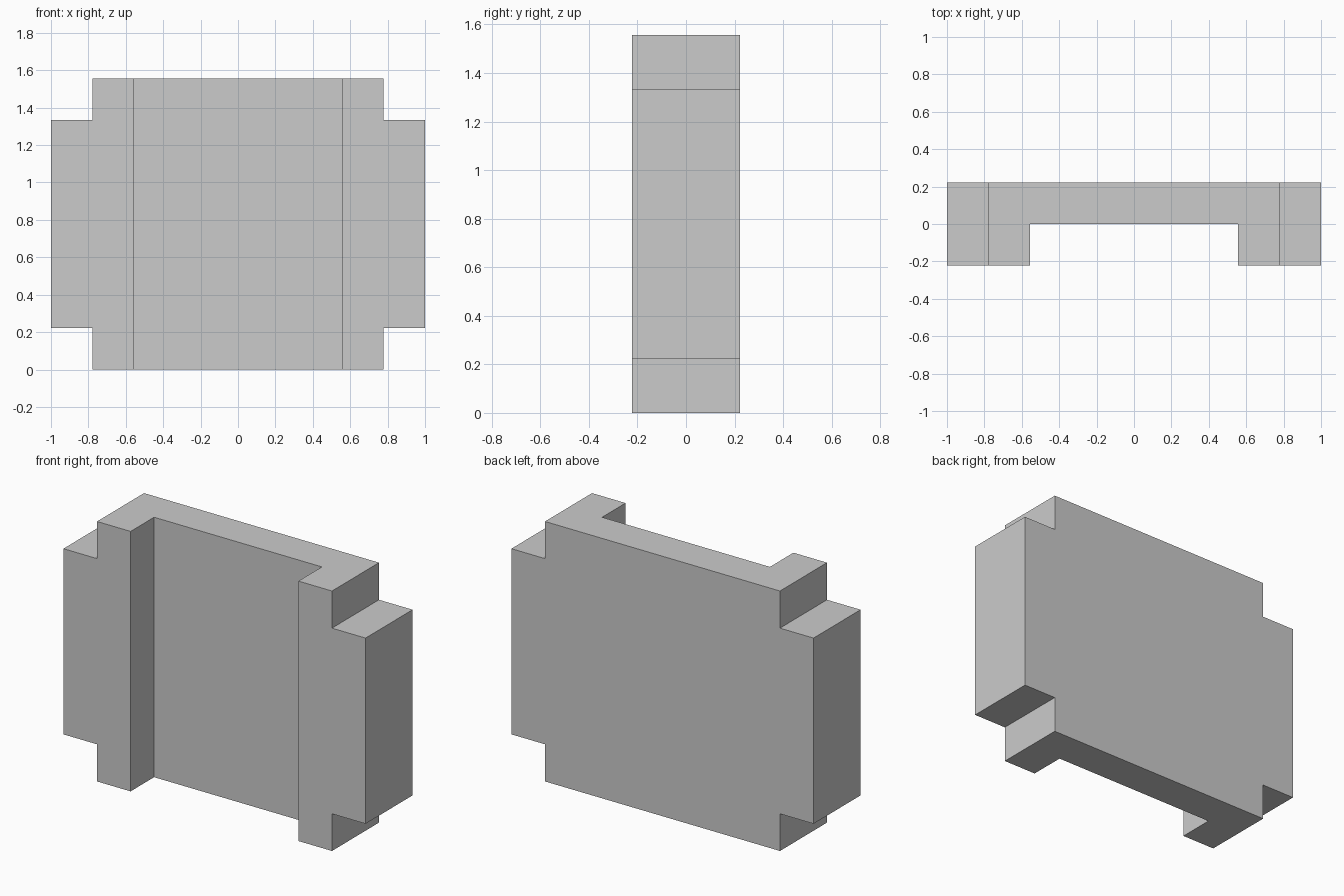
import bpy
import bmesh

if "Cube" in bpy.data.objects:
    bpy.data.objects.remove(bpy.data.objects["Cube"])

U = 2 / 9                  # the model sits on a grid of nine units across
W, H, D = 9 * U, 7 * U, 2 * U


def extruded_outline(name, outline, y0, y1):
    """Solid made by extruding an (x, z) outline from y0 to y1."""
    bm = bmesh.new()
    face = bm.faces.new([bm.verts.new((x, y0, z)) for x, z in outline])
    new = bmesh.ops.extrude_face_region(bm, geom=[face])["geom"]
    verts = [v for v in new if isinstance(v, bmesh.types.BMVert)]
    bmesh.ops.translate(bm, verts=verts, vec=(0, y1 - y0, 0))
    bmesh.ops.recalc_face_normals(bm, faces=bm.faces)
    mesh = bpy.data.meshes.new(name)
    bm.to_mesh(mesh)
    bm.free()
    obj = bpy.data.objects.new(name, mesh)
    bpy.context.collection.objects.link(obj)
    return obj


# Body: front outline with a square notch at every corner
right = [(W / 2 - U, 0), (W / 2 - U, U), (W / 2, U),
         (W / 2, H - U), (W / 2 - U, H - U), (W / 2 - U, H)]
left = [(-x, z) for x, z in reversed(right)]
body = extruded_outline("notched_panel", right + left, -D / 2, D / 2)

# Wide channel down the front, half the depth, leaving a rail on each side
c = W / 2 - 2 * U
channel = extruded_outline("channel_cutter",
                           [(-c, -U), (c, -U), (c, H + U), (-c, H + U)], -D, 0)
channel.hide_render = True

cut = body.modifiers.new("channel", "BOOLEAN")
cut.operation = "DIFFERENCE"
cut.solver = "EXACT"
cut.object = channel
bpy.context.view_layer.objects.active = body
body.select_set(True)
bpy.ops.object.modifier_apply(modifier=cut.name)
bpy.data.objects.remove(channel)
